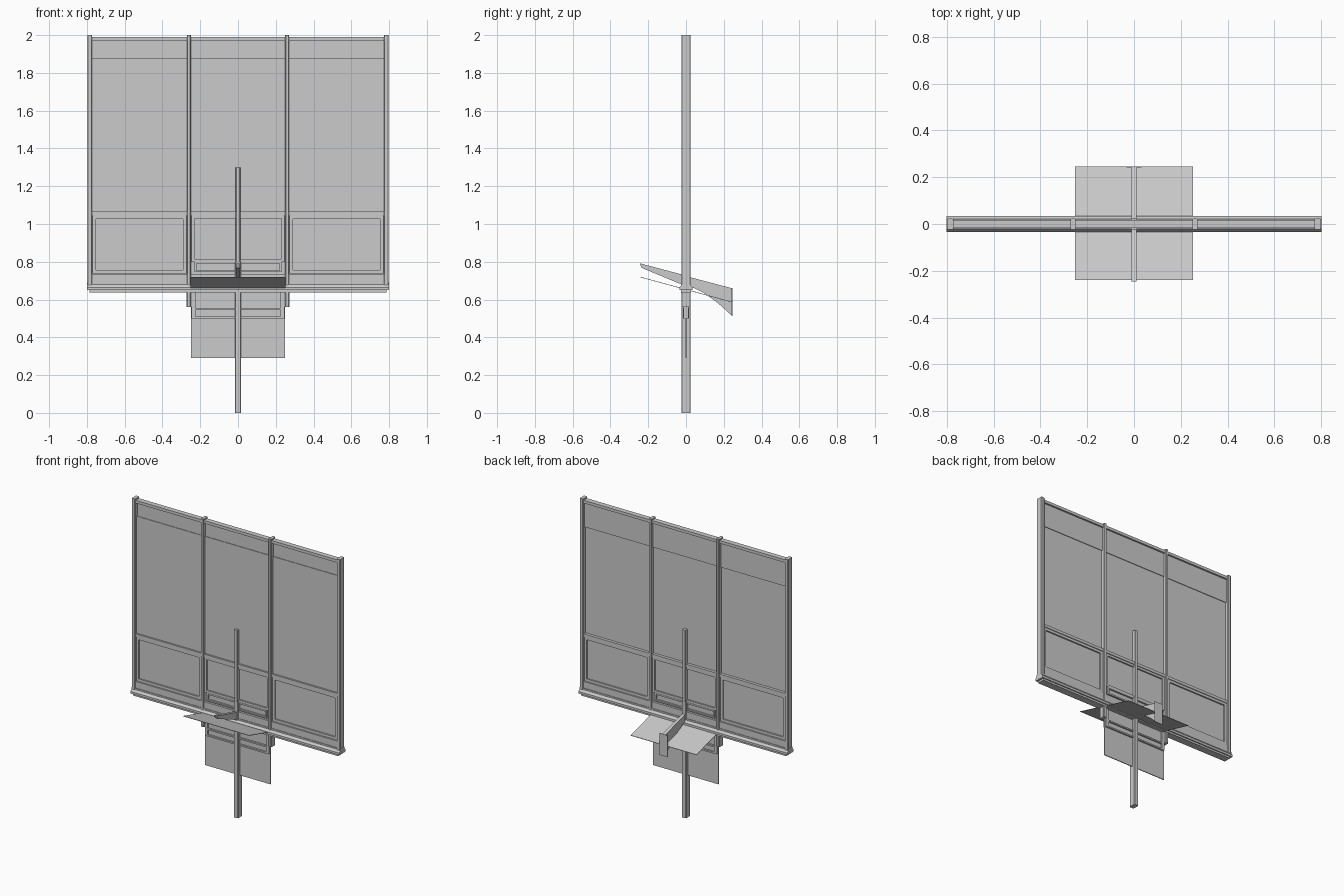
import bpy
import bmesh

old = bpy.data.objects.get("Cube")
if old:
    bpy.data.objects.remove(old, do_unlink=True)

grey = bpy.data.materials.new("light_grey")
grey.use_nodes = True
grey.diffuse_color = (0.6, 0.6, 0.6, 1)
grey.node_tree.nodes["Principled BSDF"].inputs["Base Color"].default_value = (0.6, 0.6, 0.6, 1)


def finish(name, bm):
    bmesh.ops.recalc_face_normals(bm, faces=bm.faces)
    mesh = bpy.data.meshes.new(name)
    bm.to_mesh(mesh)
    bm.free()
    mesh.materials.append(grey)
    obj = bpy.data.objects.new(name, mesh)
    bpy.context.collection.objects.link(obj)
    return obj


def box(name, x, y, z, chamfer=0):
    """Box from (min, max) pairs."""
    bm = bmesh.new()
    bmesh.ops.create_cube(bm, size=1)
    for v in bm.verts:
        v.co = [lo + (c + 0.5) * (hi - lo) for c, (lo, hi) in zip(v.co, (x, y, z))]
    if chamfer:
        upright = [e for e in bm.edges if abs(e.verts[0].co.z - e.verts[1].co.z) > 0.01]
        bmesh.ops.bevel(bm, geom=upright, offset=chamfer, segments=1, affect='EDGES')
    return finish(name, bm)


def extrude_x(name, profile, half):
    """Profile of (y, z) points extruded across x."""
    bm = bmesh.new()
    face = bm.faces.new([bm.verts.new((-half, y, z)) for y, z in profile])
    geom = bmesh.ops.extrude_face_region(bm, geom=[face])["geom"]
    moved = [g for g in geom if isinstance(g, bmesh.types.BMVert)]
    bmesh.ops.translate(bm, verts=moved, vec=(2 * half, 0, 0))
    return finish(name, bm)


def ring(name, x, z, width, depth):
    """Rectangular bead made of four bars."""
    y = (-depth, depth)
    box(name + "_bottom", x, y, (z[0], z[0] + width))
    box(name + "_top", x, y, (z[1] - width, z[1]))
    inner = (z[0] + width, z[1] - width)
    box(name + "_side_a", (x[0], x[0] + width), y, inner)
    box(name + "_side_b", (x[1] - width, x[1]), y, inner)


# Upright posts; the inner pair runs below the sill
for side, s in (("left", 1), ("right", -1)):
    for part, centre, half, low in (("outer", 0.785, 0.013, 0.67), ("inner", 0.26, 0.011, 0.56)):
        box(f"{side}_{part}_post", (s * centre - half, s * centre + half),
            (-0.024, 0.024), (low, 2.0), 0.004)

# Rails between the posts
box("top_rail", (-0.78, 0.78), (-0.018, 0.018), (1.97, 1.99))
box("middle_rail", (-0.78, 0.78), (-0.018, 0.018), (1.045, 1.065))
box("bottom_rail", (-0.78, 0.78), (-0.018, 0.018), (0.68, 0.735))

# Sill with sloped shoulders and a narrower base
extrude_x("sill", [(-0.022, 0.69), (-0.022, 0.68), (-0.034, 0.665), (-0.034, 0.65),
                   (0.034, 0.65), (0.034, 0.665), (0.022, 0.68), (0.022, 0.69)], 0.8)
box("sill_base", (-0.785, 0.785), (-0.026, 0.026), (0.637, 0.65))

# Overlapping upper sheets and lower sheet
box("lower_sheet", (-0.775, 0.775), (-0.006, -0.002), (1.05, 1.875))
box("upper_sheet", (-0.775, 0.775), (0.002, 0.006), (1.8, 1.98))
box("skirt_sheet", (-0.775, 0.775), (-0.003, 0.003), (0.68, 1.05))
box("hanging_sheet", (-0.25, 0.25), (-0.003, 0.003), (0.29, 0.68))

# Beaded frames of the lower panels
ring("left_panel_bead", (0.273, 0.77), (0.738, 1.045), 0.018, 0.013)
ring("right_panel_bead", (-0.77, -0.273), (0.738, 1.045), 0.018, 0.013)
ring("centre_panel_bead", (-0.247, 0.247), (0.8, 1.045), 0.016, 0.013)
ring("upper_slot_bead", (-0.23, 0.23), (0.745, 0.8), 0.01, 0.015)
ring("lower_slot_bead", (-0.235, 0.235), (0.5, 0.555), 0.01, 0.015)
for side, s in (("left", 1), ("right", -1)):
    box(side + "_hanger", sorted((s * 0.225, s * 0.245)), (-0.012, 0.012), (0.5, 0.65))
    box(side + "_hanger_block", sorted((s * 0.245, s * 0.272)), (-0.015, 0.015), (0.56, 0.64))

# Mast
box("mast", (-0.017, 0.017), (-0.025, 0.025), (0, 0.8), 0.005)
box("upper_mast", (-0.012, 0.012), (-0.025, 0.025), (0.8, 1.3), 0.003)

# Tilted plate through the mast, with fins and a rear end plate
extrude_x("tilted_plate", [(-0.24, 0.717), (0.245, 0.585), (0.245, 0.588), (-0.24, 0.72)], 0.252)
extrude_x("front_fin", [(-0.245, 0.792), (0, 0.727), (0, 0.67), (-0.235, 0.768)], 0.011)
extrude_x("rear_fin", [(0, 0.724), (0.243, 0.66), (0.243, 0.515), (0.17, 0.58),
                       (0.1, 0.632), (0.04, 0.662), (0, 0.67)], 0.011)
box("end_plate", (-0.032, 0.032), (0.242, 0.246), (0.512, 0.662))
